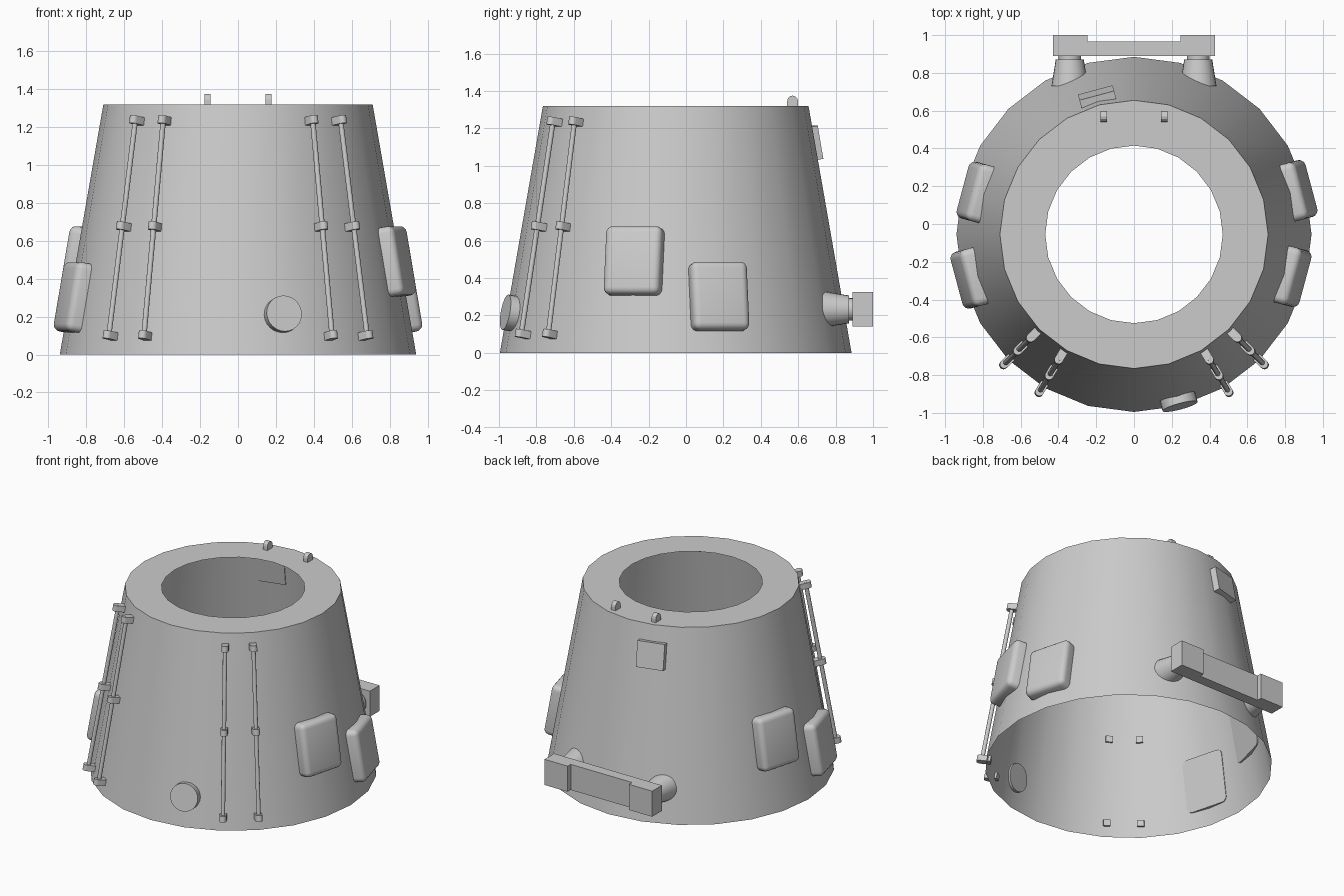
import bpy, bmesh, math
from mathutils import Matrix, Vector

if "Cube" in bpy.data.objects:
    bpy.data.objects.remove(bpy.data.objects["Cube"])

CY = -0.055                      # hull axis position in y
R0, R1, RH, H = 0.94, 0.71, 0.47, 1.32
SLOPE = math.atan((R0 - R1) / H)


def finish(bm, name, matrix=None, smooth=None):
    bmesh.ops.recalc_face_normals(bm, faces=bm.faces[:])
    me = bpy.data.meshes.new(name)
    bm.to_mesh(me)
    bm.free()
    if matrix:
        me.transform(matrix)
    ob = bpy.data.objects.new(name, me)
    bpy.context.collection.objects.link(ob)
    if smooth:
        bpy.ops.object.select_all(action='DESELECT')
        ob.select_set(True)
        bpy.context.view_layer.objects.active = ob
        bpy.ops.object.shade_smooth_by_angle(angle=math.radians(smooth))
    return ob


def on_hull(deg, z):
    """Frame on the hull wall: x sideways, y up the slope, z outward."""
    a, r = math.radians(deg), R0 - z * math.tan(SLOPE)
    side = Vector((-math.sin(a), math.cos(a), 0))
    out = Vector((math.cos(a) * math.cos(SLOPE), math.sin(a) * math.cos(SLOPE), math.sin(SLOPE)))
    m = Matrix((side, out.cross(side), out)).transposed().to_4x4()
    m.translation = (r * math.cos(a), CY + r * math.sin(a), z)
    return m


def box(lo, hi):
    bm = bmesh.new()
    bmesh.ops.create_cube(bm, size=1)
    for v in bm.verts:
        v.co = [(l + h) / 2 + c * (h - l) for l, h, c in zip(lo, hi, v.co)]
    return bm


def cylinder(r1, r2, lo, hi, seg):
    bm = bmesh.new()
    bmesh.ops.create_cone(bm, cap_ends=True, segments=seg, radius1=r1, radius2=r2, depth=hi - lo,
                          matrix=Matrix.Translation((0, 0, (lo + hi) / 2)))
    return bm


def extrude(points, depth):
    """Outline in local xy, extruded along z."""
    bm = bmesh.new()
    f = bm.faces.new([bm.verts.new((x, y, 0)) for x, y in points])
    new = bmesh.ops.extrude_face_region(bm, geom=[f])['geom']
    bmesh.ops.translate(bm, vec=(0, 0, depth), verts=[v for v in new if isinstance(v, bmesh.types.BMVert)])
    return bm


def arch(half, straight, seg=6):
    """Straight sides closed by a semicircle."""
    arc = [(half * math.cos(math.pi * i / seg), straight + half * math.sin(math.pi * i / seg))
           for i in range(seg + 1)]
    return [(half, 0)] + arc + [(-half, 0)]


# Open tapered shell with a flat ring on top
bm = bmesh.new()
N = 24
rings = [[bm.verts.new((r * math.cos(2 * math.pi * i / N), CY + r * math.sin(2 * math.pi * i / N), z))
          for i in range(N)] for r, z in ((R0, 0), (R1, H), (RH, H))]
for a, b in zip(rings, rings[1:]):
    for i in range(N):
        bm.faces.new((a[i], a[(i + 1) % N], b[(i + 1) % N], b[i]))
finish(bm, "hull", smooth=30)

# Rounded side pads, staggered in height
for i, (deg, z) in enumerate(((-15, 0.49), (15, 0.30), (165, 0.49), (195, 0.30))):
    bm = box((-0.155, -0.185, -0.025), (0.155, 0.185, 0.06))
    edges = [e for e in bm.edges if any(v.co.z > 0 for v in e.verts)]
    bmesh.ops.bevel(bm, geom=edges, offset=0.036, segments=4, profile=0.5, affect='EDGES')
    finish(bm, f"side_pad_{i + 1}", on_hull(deg, z), 35)

# Two pairs of handrails with three clamps each
for i, off in enumerate((-45, -31, 31, 45)):
    deg = -90 + off
    mid = on_hull(deg, 0.67)
    lift = mid @ Matrix.Translation((0, 0, 0.04)) @ Matrix.Rotation(math.radians(-90), 4, 'X')
    finish(cylinder(0.014, 0.014, -0.59, 0.59, 12), f"handrail_{i + 1}", lift, 35)
    for j, z in enumerate((0.095, 0.67, 1.23)):
        # arch points outward, extruded along the slope
        m = on_hull(deg, z) @ Matrix.Translation((0, 0.021, -0.02)) @ Matrix.Rotation(math.pi / 2, 4, 'X')
        finish(extrude(arch(0.023, 0.072, 8), 0.042), f"handrail_{i + 1}_clamp_{j + 1}", m, 35)

# Round port on the front
finish(cylinder(0.096, 0.096, -0.025, 0.04, 24), "front_port", on_hull(-75, 0.21), 35)

# Square plate high on the back
finish(box((-0.095, -0.09, -0.02), (0.095, 0.09, 0.032)), "back_plate", on_hull(105, 1.12))

# Back bumper bar with thicker ends
prof = [(-0.43, 0.89), (0.43, 0.89), (0.43, 1.0), (0.245, 1.0), (0.245, 0.965),
        (-0.245, 0.965), (-0.245, 1.0), (-0.43, 1.0)]
finish(extrude(prof, 0.185), "bumper_bar", Matrix.Translation((0, 0, 0.14)))

# Bumper mounts: cone and neck pointing backwards
for side, x in (("left", -0.34), ("right", 0.34)):
    m = Matrix.Translation((x, 0, 0.232)) @ Matrix.Rotation(math.radians(-90), 4, 'X')
    finish(cylinder(0.097, 0.074, 0.73, 0.872, 24), f"bumper_mount_{side}", m, 35)
    finish(cylinder(0.06, 0.06, 0.86, 0.90, 20), f"bumper_neck_{side}", m, 35)

# Small rounded lugs on the top ring
for side, x in (("left", -0.161), ("right", 0.161)):
    m = Matrix.Translation((x - 0.017, 0.57, H - 0.005)) @ Matrix(
        ((0, 0, 1, 0), (1, 0, 0, 0), (0, 1, 0, 0), (0, 0, 0, 1)))
    finish(extrude(arch(0.029, 0.031), 0.034), f"top_lug_{side}", m)
